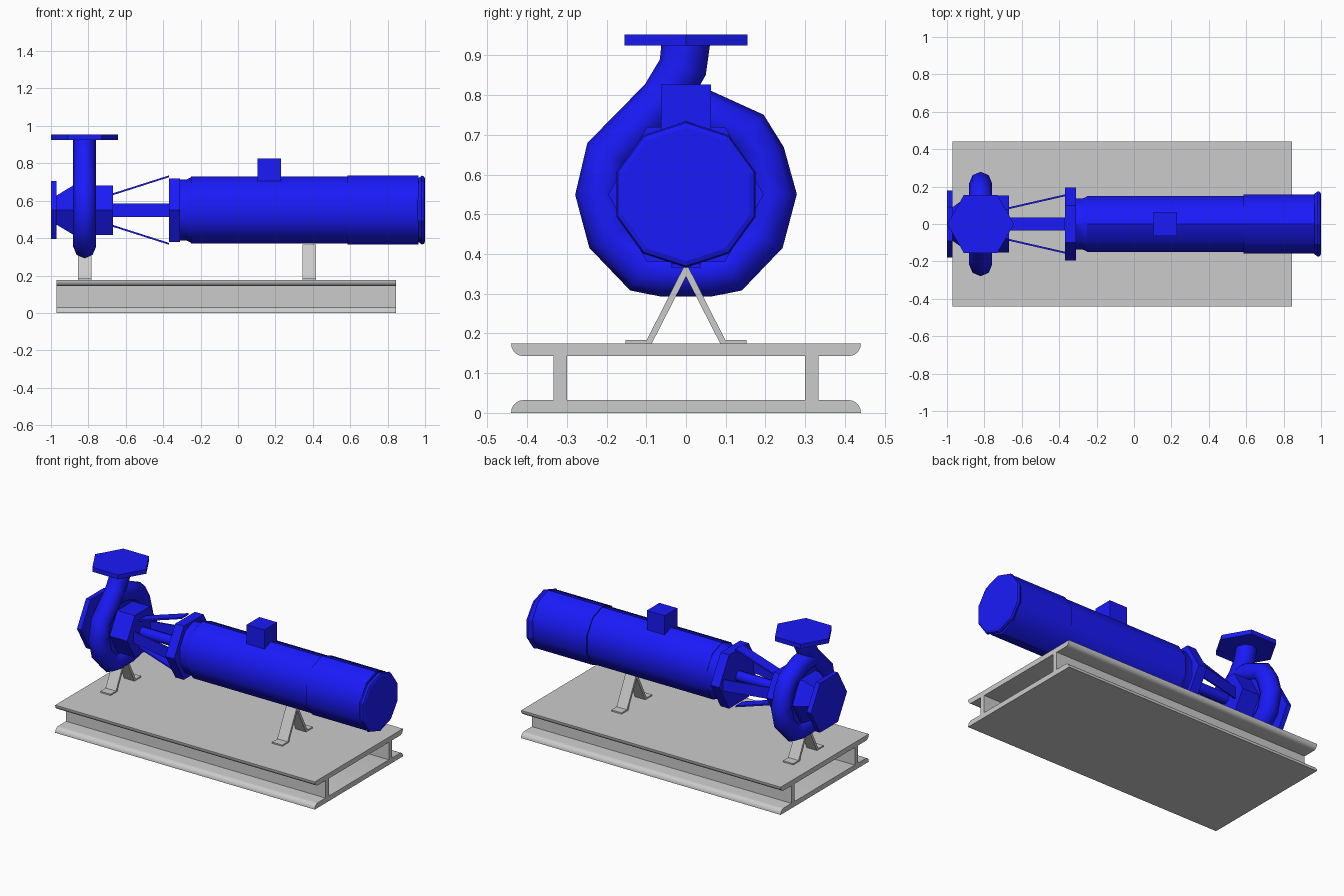
import bpy, bmesh, math
from mathutils import Matrix, Vector

if "Cube" in bpy.data.objects:
    bpy.data.objects.remove(bpy.data.objects["Cube"])

AXIS_Z = 0.55      # height of the shaft line
PUMP_X = -0.82     # centre plane of the pump casing

blue = bpy.data.materials.new("blue_paint")
blue.diffuse_color = (0.01, 0.01, 0.95, 1)
blue.use_nodes = True
blue.node_tree.nodes["Principled BSDF"].inputs["Base Color"].default_value = blue.diffuse_color


def finish(name, bm, mat=None, smooth=None):
    bmesh.ops.recalc_face_normals(bm, faces=bm.faces)
    me = bpy.data.meshes.new(name)
    bm.to_mesh(me)
    bm.free()
    ob = bpy.data.objects.new(name, me)
    bpy.context.collection.objects.link(ob)
    if mat:
        me.materials.append(mat)
    if smooth:
        shade(ob, smooth)
    return ob


def shade(ob, angle):
    bpy.ops.object.select_all(action='DESELECT')
    ob.select_set(True)
    bpy.context.view_layer.objects.active = ob
    bpy.ops.object.shade_smooth_by_angle(angle=math.radians(angle))


def prism(name, profile, x0, x1, mat=None, smooth=None):
    """Extrude a y-z outline along x."""
    bm = bmesh.new()
    face = bm.faces.new([bm.verts.new((x0, y, z)) for y, z in profile])
    new = bmesh.ops.extrude_face_region(bm, geom=[face])["geom"]
    bmesh.ops.translate(bm, vec=(x1 - x0, 0, 0),
                        verts=[v for v in new if isinstance(v, bmesh.types.BMVert)])
    return finish(name, bm, mat, smooth)


def box(name, x, y, z, mat=None):
    return prism(name, [(y[0], z[0]), (y[1], z[0]), (y[1], z[1]), (y[0], z[1])], *x, mat)


def turned(name, rings, sides, start=0, squash=1, smooth=None):
    """Loft polygon rings (x, radius) along the shaft line; start 0 puts a corner on +y."""
    bm = bmesh.new()
    loops = []
    for x, r in rings:
        angles = [math.radians(start) + math.tau * i / sides for i in range(sides)]
        loops.append([bm.verts.new((x, squash * r * math.cos(a), AXIS_Z + r * math.sin(a)))
                      for a in angles])
    for a, b in zip(loops, loops[1:]):
        for i in range(sides):
            j = (i + 1) % sides
            bm.faces.new((a[i], a[j], b[j], b[i]))
    bm.faces.new(loops[0])
    bm.faces.new(loops[-1])
    return finish(name, bm, blue, smooth)


# Base: two plates with rounded inner edges, joined by two webs
R = 0.03
arc = [(0.41 + R * math.cos(a), 0.173 - R * math.sin(a))
       for a in (math.pi / 2 * i / 5 for i in range(6))]
half = [(0.44, 0.175)] + arc
top_plate = half + [(-y, z) for y, z in reversed(half)]
prism("base_top_plate", top_plate, -0.97, 0.845, smooth=40)
prism("base_bottom_plate", [(y, 0.175 - z) for y, z in top_plate], -0.97, 0.845, smooth=40)
for side, name in ((-1, "front"), (1, "back")):
    box(f"base_web_{name}", (-0.97, 0.845), sorted((side * 0.30, side * 0.333)), (0.03, 0.145))

# Splayed legs with feet
leg = [(0.006, 0.367), (0.099, 0.183), (0.152, 0.183), (0.152, 0.175), (0.086, 0.175)]
outline = leg + [(0, 0.343)] + [(-y, z) for y, z in reversed(leg)]
for name, x in (("pump_leg", PUMP_X), ("motor_leg", 0.38)):
    prism(name, outline, x - 0.036, x + 0.036)

# Motor: neck, barrel and rear cover
turned("coupling_flange", [(-0.37, 0.196), (-0.31, 0.196)], 6)
turned("motor_neck", [(-0.31, 0.163), (-0.275, 0.163), (-0.25, 0.176)], 10, 90, 0.88, 40)
turned("motor_barrel", [(-0.25, 0.179), (0.585, 0.179)], 10, 90, 0.88, 40)
turned("motor_cover", [(0.585, 0.185), (0.965, 0.185)], 10, 90, 0.89, 40)
turned("motor_end_cap", [(0.96, 0.166), (0.982, 0.184), (0.995, 0.18), (1.0, 0.168)], 10, 90)
box("terminal_box", (0.105, 0.23), (-0.063, 0.063), (0.69, 0.827), blue)

# Shaft and the four thin struts of the bracket
turned("shaft", [(-0.70, 0.033), (-0.35, 0.033)], 8, smooth=50)
for i, end in enumerate((0.185, 0.158, 0.185, 0.158)):
    bm = bmesh.new()
    pts = [(-0.668, 0.090), (-0.37, end), (-0.37, end - 0.01), (-0.668, 0.080)]
    a, b = ([bm.verts.new((x, w, r)) for x, r in pts] for w in (-0.036, 0.036))
    bm.faces.new(a)
    bm.faces.new(b)
    for k in range(4):
        m = (k + 1) % 4
        bm.faces.new((a[k], a[m], b[m], b[k]))
    bm.transform(Matrix.Translation((0, 0, AXIS_Z)) @ Matrix.Rotation(i * math.pi / 2, 4, 'X'))
    finish(f"bracket_strut_{i + 1}", bm, blue)

# Pump: suction flange, cone and casing
turned("suction_flange", [(-1.0, 0.18), (-0.97, 0.18)], 6)
turned("pump_casing", [(-0.97, 0.09), (-0.88, 0.153), (-0.668, 0.153)], 6)
turned("casing_plate", [(-0.85, 0.2), (-0.79, 0.2)], 12)

# Volute: bent tube from the outlet round the casing and back into itself
path = [(0, 0.935), (-0.008, 0.87), (-0.055, 0.79), (-0.195, 0.65), (-0.218, 0.55),
        (-0.19, 0.445), (-0.112, 0.362), (-0.06, 0.354), (0.06, 0.354), (0.112, 0.362),
        (0.19, 0.445), (0.218, 0.55), (0.19, 0.645), (0.155, 0.705), (0.04, 0.755), (-0.06, 0.77)]
curve = bpy.data.curves.new("volute", 'CURVE')
curve.dimensions = '3D'
curve.bevel_depth = 0.061
curve.bevel_resolution = 2
curve.use_fill_caps = True
spline = curve.splines.new('POLY')
spline.points.add(len(path) - 1)
for p, (y, z) in zip(spline.points, path):
    p.co = (PUMP_X, y, z, 1)
volute = bpy.data.objects.new("volute", curve)
bpy.context.collection.objects.link(volute)
bpy.ops.object.select_all(action='DESELECT')
volute.select_set(True)
bpy.context.view_layer.objects.active = volute
bpy.ops.object.convert(target='MESH')
volute = bpy.context.object
volute.data.materials.clear()
volute.data.materials.append(blue)
shade(volute, 50)

# Hexagonal outlet flange on top, corners along x
bm = bmesh.new()
bmesh.ops.create_cone(bm, cap_ends=True, segments=6, radius1=0.179, radius2=0.179, depth=0.028,
                      matrix=Matrix.Translation((PUMP_X, 0, 0.939))
                      @ Matrix.Rotation(math.pi / 2, 4, 'Z'))
finish("outlet_flange", bm, blue)
